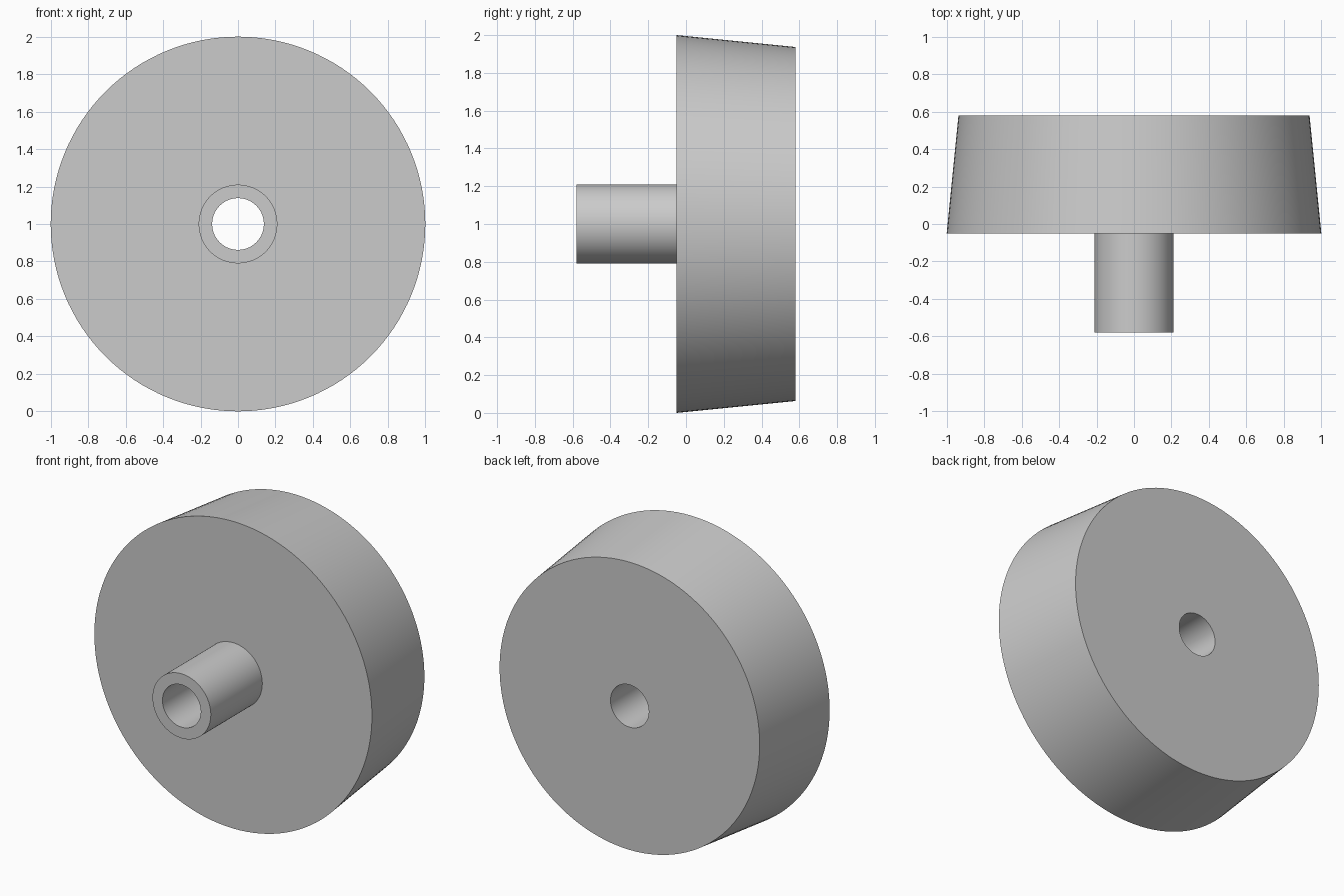
import bpy
import bmesh
from math import cos, sin, tau, radians

SEGMENTS = 128
BORE = 0.138
HUB = 0.21
FRONT, STEP, BACK = -0.58, -0.05, 0.58

cube = bpy.data.objects.get("Cube")
if cube:
    bpy.data.objects.remove(cube, do_unlink=True)

# One plain grey for the whole part
grey = bpy.data.materials.new("plain_grey")
grey.use_nodes = True
colour = (0.6, 0.6, 0.6, 1)
grey.diffuse_color = colour
shader = next(n for n in grey.node_tree.nodes if n.type == "BSDF_PRINCIPLED")
shader.inputs["Base Color"].default_value = colour


def lathe(name, profile):
    """Revolve a closed (radius, y) profile about the y axis."""
    bm = bmesh.new()
    rings = []
    for radius, y in profile:
        rings.append([bm.verts.new((radius * cos(tau * i / SEGMENTS), y,
                                    1 + radius * sin(tau * i / SEGMENTS)))
                      for i in range(SEGMENTS)])
    for a, b in zip(rings, rings[1:] + rings[:1]):
        for i in range(SEGMENTS):
            j = (i + 1) % SEGMENTS
            bm.faces.new((a[i], a[j], b[j], b[i]))
    bmesh.ops.recalc_face_normals(bm, faces=bm.faces[:])
    mesh = bpy.data.meshes.new(name)
    bm.to_mesh(mesh)
    bm.free()
    mesh.materials.append(grey)
    obj = bpy.data.objects.new(name, mesh)
    bpy.context.collection.objects.link(obj)
    bpy.ops.object.select_all(action="DESELECT")
    obj.select_set(True)
    bpy.context.view_layer.objects.active = obj
    bpy.ops.object.shade_smooth_by_angle(angle=radians(30))
    return obj


# Tapered wheel with a tubular hub and a bore right through
lathe("wheel_with_hub", [
    (BORE, FRONT), (HUB, FRONT),
    (HUB, STEP), (1.0, STEP),
    (0.937, BACK), (BORE, BACK),
])
